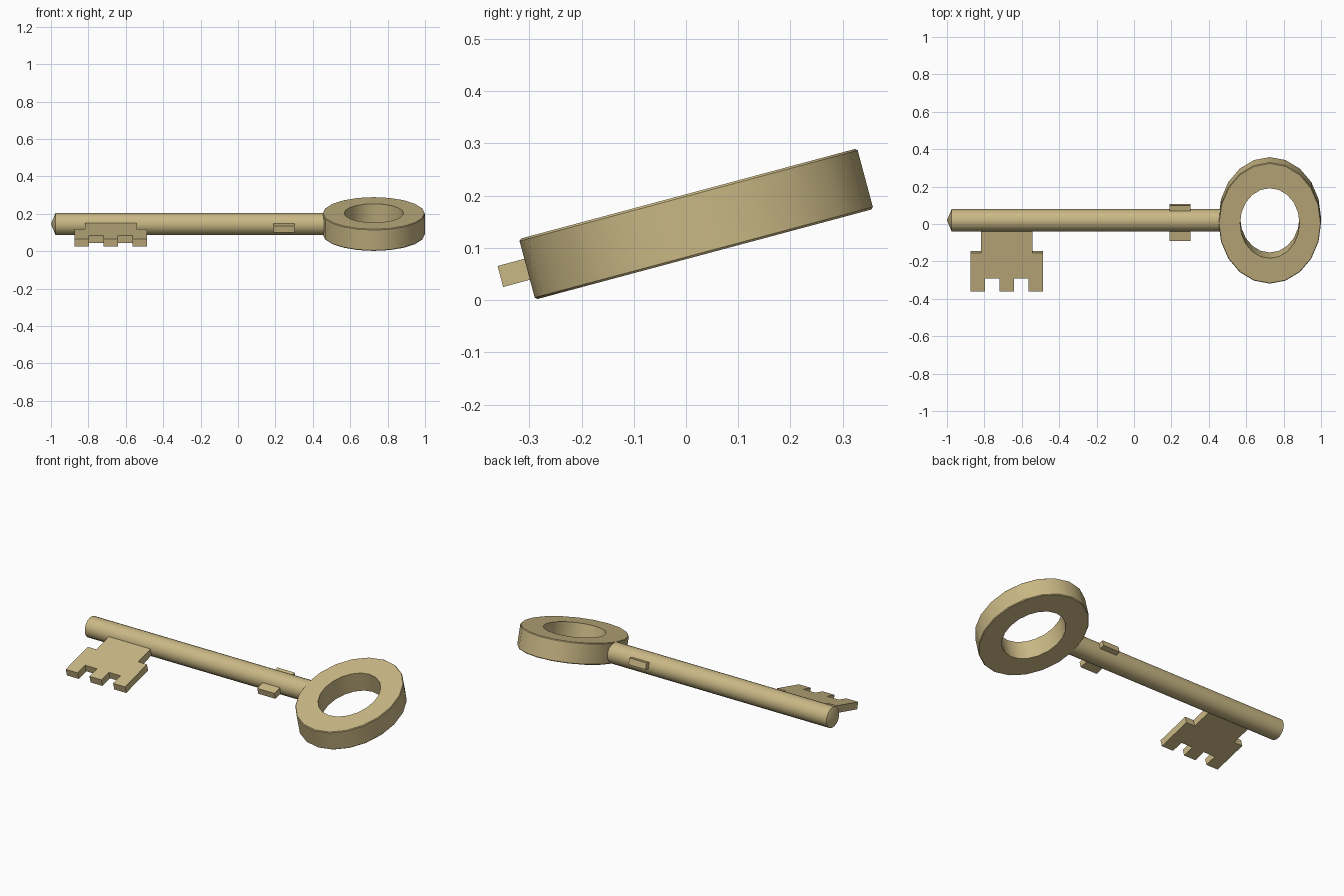
import bpy, bmesh, math
from mathutils import Matrix

cube = bpy.data.objects.get("Cube")
if cube:
    bpy.data.objects.remove(cube)

brass = bpy.data.materials.new("pale_brass")
brass.use_nodes = True
colour = (0.59, 0.48, 0.235, 1)
brass.diffuse_color = colour
brass.node_tree.nodes["Principled BSDF"].inputs["Base Color"].default_value = colour

# The whole key leans about the shaft axis
LEAN = Matrix.Translation((0, 0.0195, 0.1455)) @ Matrix.Rotation(math.radians(15), 4, "X")


def finish(name, bm, local=Matrix()):
    bmesh.ops.recalc_face_normals(bm, faces=bm.faces)
    bm.transform(LEAN @ local)
    mesh = bpy.data.meshes.new(name)
    bm.to_mesh(mesh)
    bm.free()
    mesh.materials.append(brass)
    obj = bpy.data.objects.new(name, mesh)
    bpy.context.collection.objects.link(obj)
    bpy.ops.object.select_all(action="DESELECT")
    obj.select_set(True)
    bpy.context.view_layer.objects.active = obj
    bpy.ops.object.shade_smooth_by_angle(angle=math.radians(30))
    return obj


def lathe(profile, sides, closed):
    """Spin (radius, height) points about z."""
    bm = bmesh.new()
    verts = [bm.verts.new((r, 0, z)) for r, z in profile]
    pairs = list(zip(verts, verts[1:]))
    if closed:
        pairs.append((verts[-1], verts[0]))
    edges = [bm.edges.new(p) for p in pairs]
    bmesh.ops.spin(bm, geom=verts + edges, cent=(0, 0, 0), axis=(0, 0, 1),
                   angle=math.tau, steps=sides, use_duplicate=False)
    bmesh.ops.remove_doubles(bm, verts=bm.verts, dist=1e-4)
    return bm


def plate(outline, thickness):
    bm = bmesh.new()
    face = bm.faces.new([bm.verts.new((x, y, -thickness / 2)) for x, y in outline])
    ext = bmesh.ops.extrude_face_region(bm, geom=[face])
    top = [v for v in ext["geom"] if isinstance(v, bmesh.types.BMVert)]
    bmesh.ops.translate(bm, verts=top, vec=(0, 0, thickness))
    return bm


# Oval bow with chamfered outer rims
R, HOLE, H, C = 0.335, 0.194, 0.06, 0.004
rim = [(HOLE, -H), (R - C, -H), (R, -H + C), (R, H - C), (R - C, H), (HOLE, H)]
finish("bow_ring", lathe(rim, 20, True),
       Matrix.Translation((0.726, 0, 0)) @ Matrix.Diagonal((0.818, 1, 1, 1)))

# Round shaft with a shallow conical tip
shaft = [(0, -1.0), (0.06, -0.975), (0.06, 0.475), (0, 0.475)]
finish("shaft", lathe(shaft, 24, False), Matrix.Rotation(math.pi / 2, 4, "Y"))

# Toothed bit
MID, END, NOTCH, SHOULDER = -0.681, -0.388, -0.316, -0.176
right = [(0.039, NOTCH), (0.039, END), (-0.039, END), (-0.039, NOTCH)]
half = [(0.039, END), (0.039, NOTCH), (0.116, NOTCH), (0.116, END),
        (0.194, END), (0.194, SHOULDER), (0.137, SHOULDER), (0.137, -0.02)]
outline = [(MID + x, y) for x, y in half] + [(MID - x, y) for x, y in reversed(half)]
finish("bit", plate(outline, 0.0415))

# Small stop tabs on both sides of the shaft
for name, y0, y1 in (("front_tab", -0.11, -0.03), ("back_tab", 0.03, 0.086)):
    finish(name, plate([(0.19, y0), (0.302, y0), (0.302, y1), (0.19, y1)], 0.037))
